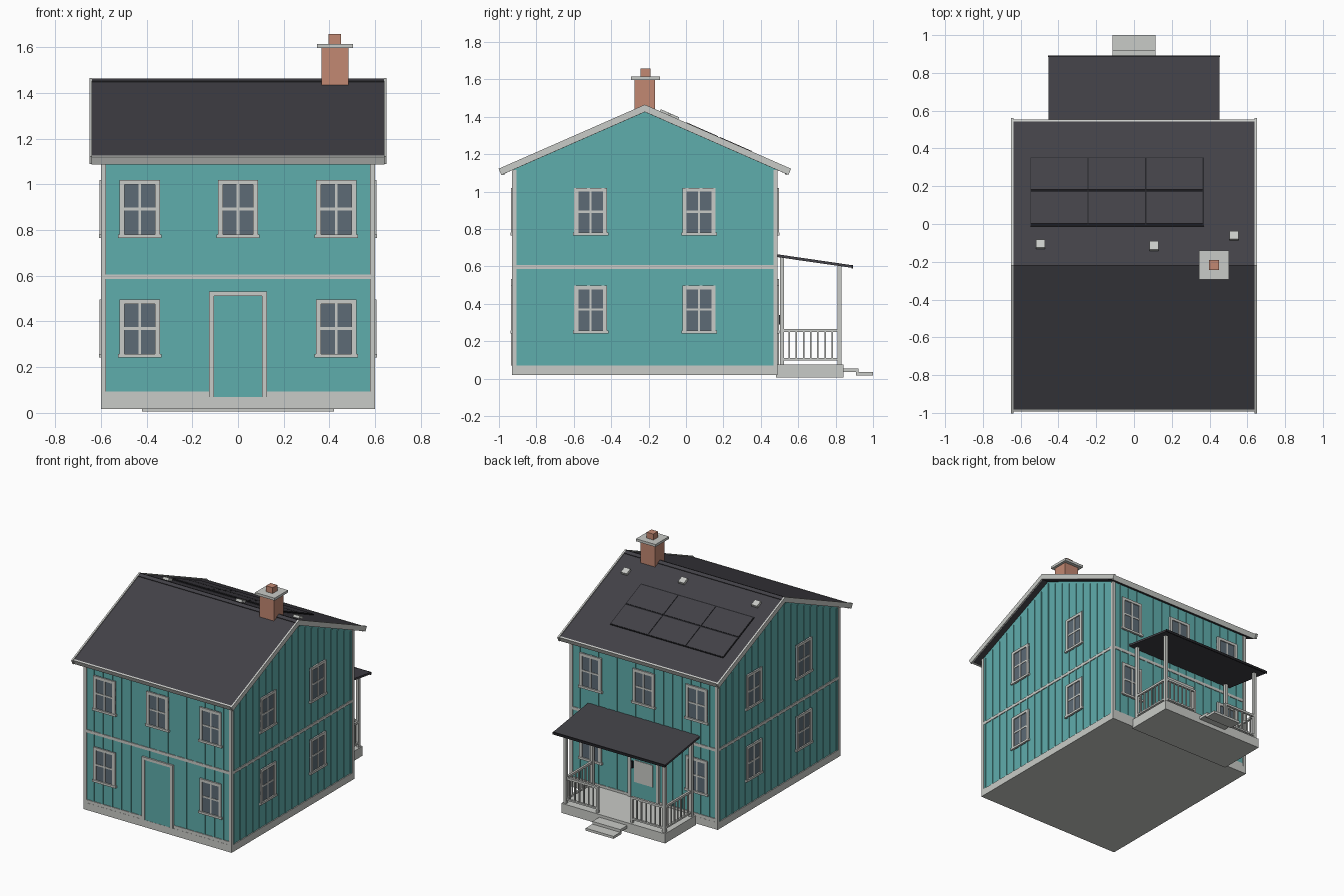
import bpy, bmesh, math
from mathutils import Matrix, Vector

if "Cube" in bpy.data.objects:
    bpy.data.objects.remove(bpy.data.objects["Cube"])

def mat(name, hexcode):
    m = bpy.data.materials.new(name)
    c = [int(hexcode[i:i + 2], 16) / 255 for i in (0, 2, 4)]
    m.diffuse_color = [((v + .055) / 1.055) ** 2.4 if v > .04 else v / 12.92 for v in c] + [1]
    m.use_nodes = True
    m.node_tree.nodes["Principled BSDF"].inputs["Base Color"].default_value = m.diffuse_color
    return m

TEAL = mat("teal siding", "5fadac")
TRIM = mat("pale grey trim", "c9cbc7")
ROOF = mat("charcoal roof", "424147")
GLASS = mat("slate glass", "5d6b76")
BLACK = mat("black metal", "232327")
BRICK = mat("brick", "c28872")

def finish(name, bm, m, M=Matrix()):
    bmesh.ops.recalc_face_normals(bm, faces=bm.faces)
    me = bpy.data.meshes.new(name)
    bm.to_mesh(me)
    bm.free()
    me.transform(M)
    me.materials.append(m)
    ob = bpy.data.objects.new(name, me)
    bpy.context.collection.objects.link(ob)
    return ob

def boxes(name, m, items, M=Matrix()):
    """items: (x0, x1, y0, y1, z0, z1)"""
    bm = bmesh.new()
    for x0, x1, y0, y1, z0, z1 in items:
        T = Matrix.Translation(((x0 + x1) / 2, (y0 + y1) / 2, (z0 + z1) / 2))
        bmesh.ops.create_cube(bm, size=1, matrix=T @ Matrix.Diagonal((x1 - x0, y1 - y0, z1 - z0, 1)))
    return finish(name, bm, m, M)

def prism(name, m, profile, x0, x1):
    """extrude a (y, z) profile along x"""
    bm = bmesh.new()
    f = bm.faces.new([bm.verts.new((x0, y, z)) for y, z in profile])
    r = bmesh.ops.extrude_face_region(bm, geom=[f])
    bmesh.ops.translate(bm, vec=(x1 - x0, 0, 0), verts=[v for v in r["geom"] if isinstance(v, bmesh.types.BMVert)])
    return finish(name, bm, m)

# Main dimensions
YC, SLOPE = -.22, .4387
WX, WY = .593, .703
RIDGE = 1.462
ang = math.atan(SLOPE)

def gable_z(y):
    return 1.43 - SLOPE * abs(y - YC)

# Walls, foundation and corner boards
prism("house_walls", TEAL, [(YC - WY, .03), (YC + WY, .03), (YC + WY, gable_z(YC + WY)),
                            (YC, 1.43), (YC - WY, gable_z(YC - WY))], -WX, WX)
boxes("foundation", TRIM, [(-.6, .6, -.93, .49, .018, .07)])
boxes("corner_boards", TRIM, [(min(sx * .6, sx * .577), max(sx * .6, sx * .577), a, b, .07, 1.115)
                              for sx in (-1, 1) for a, b in ((-.93, -.907), (.467, .49))])

# Walls in local space: x along the wall, -y outwards
def wall(x, y, deg):
    return Matrix.Translation((x, y, 0)) @ Matrix.Rotation(math.radians(deg), 4, 'Z')

WALLS = {"front": wall(0, YC - WY, 0), "back": wall(0, YC + WY, 180),
         "right": wall(WX, YC, 90), "left": wall(-WX, YC, -90)}

def window(name, M, cx, z0):
    z1, h = z0 + .255, .088
    boxes(name + "_glass", GLASS, [(cx - h, cx + h, -.006, 0, z0, z1)], M)
    mid = (z0 + z1) / 2
    boxes(name + "_muntins", TRIM, [(cx - .006, cx + .006, -.009, 0, z0, z1),
                                    (cx - h, cx + h, -.009, 0, mid - .006, mid + .006)], M)
    boxes(name + "_frame", TRIM, [(cx - h, cx - h + .022, -.013, 0, z0, z1),
                                  (cx + h - .022, cx + h, -.013, 0, z0, z1),
                                  (cx - h, cx + h, -.013, 0, z1 - .02, z1),
                                  (cx - h - .007, cx + h + .007, -.016, 0, z0, z0 + .016)], M)

for side, M in WALLS.items():
    gable = side in ("left", "right")
    half = WY if gable else WX
    # Battens
    n = int(half / .075)
    boxes(side + "_battens", TEAL,
          [(u - .008, u + .008, -.005, 0, .07, 1.41 - SLOPE * (abs(u) + .008) if gable else 1.11)
           for u in [.075 * i for i in range(-n, n + 1)]], M)
    # Belt course
    boxes(side + "_belt", TRIM, [(-half, half, -.006, 0, .585, .606)], M)
    # Windows
    if gable:
        us = (-.29, .29)
        for i, u in enumerate(us):
            window(f"{side}_upper_window_{i}", M, u, .765)
            window(f"{side}_lower_window_{i}", M, u, .242)
    else:
        for i, u in enumerate((-.43, 0, .43)):
            window(f"{side}_upper_window_{i}", M, u, .765)
            if u:
                window(f"{side}_lower_window_{i}", M, u, .242)
        # Skirt and door
        boxes(side + "_skirt", TRIM, [(-half, -.125, -.006, 0, .07, .093), (.125, half, -.006, 0, .07, .093)], M)
        boxes(side + "_door", TEAL, [(-.106, .106, -.006, 0, .07, .515)], M)
        boxes(side + "_door_frame", TRIM, [(-.126, -.104, -.013, 0, .07, .532), (.104, .126, -.013, 0, .07, .532),
                                           (-.126, .126, -.013, 0, .512, .532)], M)
boxes("back_door_panel", TRIM, [(-.075, .075, -.01, 0, .19, .35)], WALLS["back"])
boxes("back_door_handle", BLACK, [(-.097, -.083, -.02, 0, .29, .34)], WALLS["back"])

# Roof: chevron profile, rake boards, eave fascias, ridge cap
def chevron(top, thick, reach):
    dy, dz = thick * math.sin(ang), thick * math.cos(ang)
    e = top - SLOPE * reach
    inner = top - thick / math.cos(ang)
    return [(YC, top), (YC + reach, e), (YC + reach - dy, e - dz), (YC, inner),
            (YC - reach + dy, e - dz), (YC - reach, e)]

prism("main_roof", ROOF, chevron(RIDGE - .004, .03, .768), -.64, .64)
for s in (-1, 1):
    prism("rake_board", TRIM, chevron(RIDGE + .003, .036, .782), s * .638, s * .65)
    y = YC + s * .768
    boxes("eave_fascia", TRIM, [(-.64, .64, -.006, .006, -.036, 0)],
          Matrix.Translation((0, y, RIDGE - .002 - SLOPE * .768)) @ Matrix.Rotation(-s * ang, 4, 'X'))
prism("ridge_cap", ROOF, chevron(RIDGE + .002, .012, .025), -.64, .64)

# Items lying on the back slope: local y runs down the slope, z is its normal
BACK = Matrix.Translation((0, YC, RIDGE - .004)) @ Matrix.Rotation(-ang, 4, 'X')

def down(y):
    return (y - YC) / math.cos(ang)

for i, (x, y) in enumerate(((-.495, -.11), (.105, -.12), (.53, -.065))):
    boxes(f"roof_vent_{i}", TRIM, [(x - .024, x + .024, down(y) - .024, down(y) + .024, -.005, .018)], BACK)
boxes("solar_backing", BLACK, [(-.548, .371, down(-.012), down(.35), 0, .006)], BACK)
boxes("solar_panels", ROOF, [(-.545 + .305 * i, -.247 + .305 * i, down(-.002 + .18 * j), down(.167 + .18 * j), 0, .009)
                             for i in range(3) for j in range(2)], BACK)

# Chimney
boxes("chimney_stack", BRICK, [(.366, .484, -.275, -.165, 1.36, 1.6)])
boxes("chimney_cap", TRIM, [(.345, .503, -.295, -.14, 1.596, 1.614)])
boxes("chimney_flue", BRICK, [(.397, .451, -.243, -.19, 1.61, 1.657)])

# Porch deck, steps and sloping roof
boxes("porch_deck", TRIM, [(-.42, .42, .482, .842, .005, .075)])
boxes("porch_steps", TRIM, [(-.113, .113, .84, .922, .035, .055), (-.113, .113, .91, 1, .017, .035)])
prism("porch_roof", ROOF, [(.485, .665), (.89, .606), (.888, .592), (.485, .65)], -.453, .453)
boxes("porch_roof_edge", BLACK, [(-.455, .455, .884, .893, .589, .607)])

# Porch posts and railings, mirrored left and right
posts, rails, balusters = [], [], []
for s in (-1, 1):
    x = s * .4
    for y, top in ((.514, .65), (.82, .606)):
        posts.append((x - .011, x + .011, y - .011, y + .011, .07, top))
    posts.append((s * .14 - .008, s * .14 + .008, .812, .828, .07, .265))
    xa, xb = sorted((s * .14, x))
    for z0, z1 in ((.098, .11), (.25, .266)):
        rails += [(x - .008, x + .008, .514, .82, z0, z1), (xa, xb, .812, .828, z0, z1)]
    for i in range(1, 8):
        y = .514 + .306 * i / 8
        balusters.append((x - .004, x + .004, y - .004, y + .004, .1, .26))
    for i in range(1, 7):
        u = xa + (xb - xa) * i / 7
        balusters.append((u - .004, u + .004, .816, .824, .1, .26))
boxes("porch_posts", TRIM, posts)
boxes("porch_rails", TRIM, rails)
boxes("porch_balusters", TRIM, balusters)
